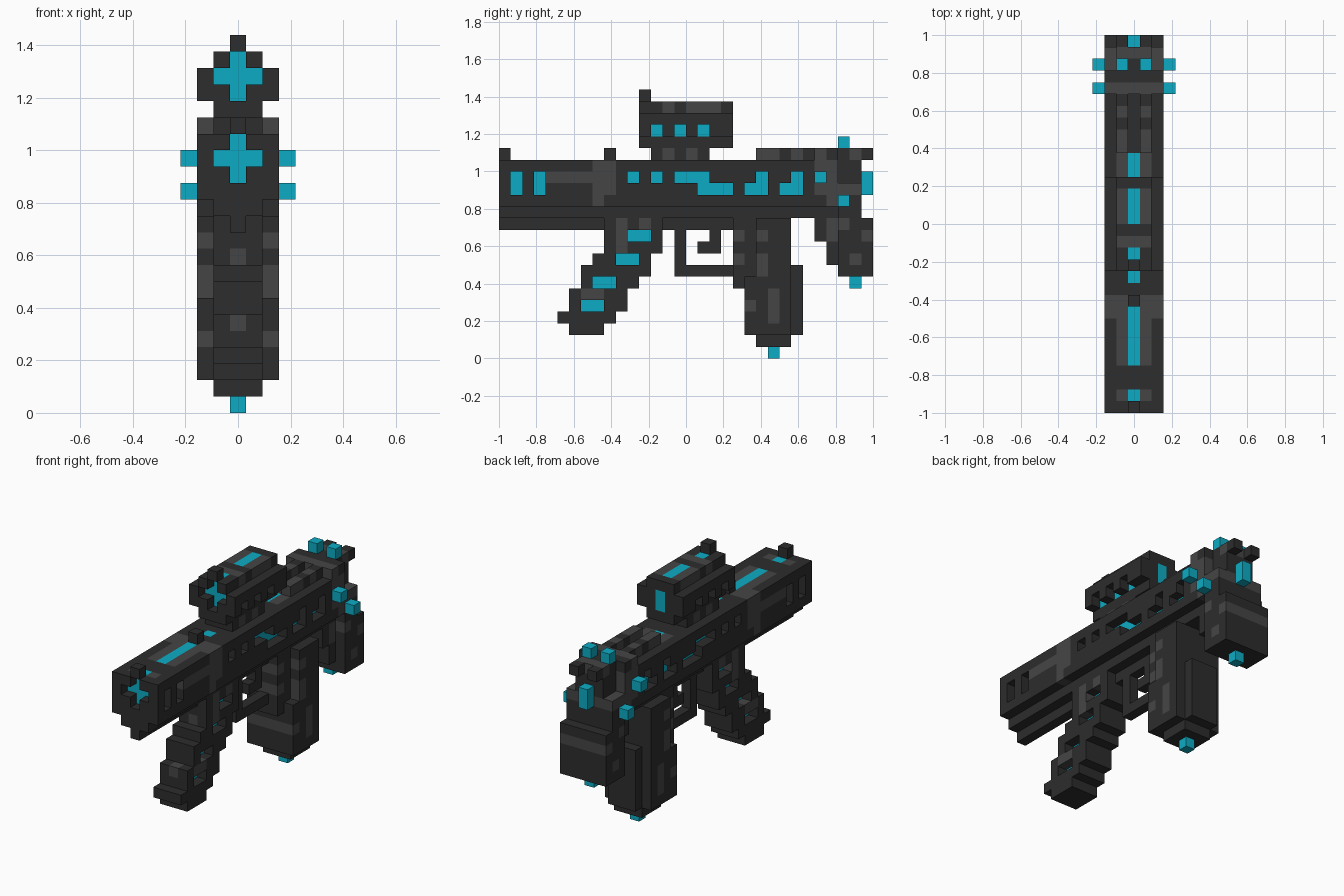
import bpy, bmesh
from mathutils import Vector

cube = bpy.data.objects.get("Cube")
if cube:
    bpy.data.objects.remove(cube, do_unlink=True)

U = 1 / 16  # block size


def material(name, rgb):
    m = bpy.data.materials.new(name)
    m.use_nodes = True
    m.diffuse_color = (*rgb, 1)
    bsdf = m.node_tree.nodes["Principled BSDF"]
    bsdf.inputs["Base Color"].default_value = (*rgb, 1)
    bsdf.inputs["Roughness"].default_value = 0.8
    return m


MATS = [material("charcoal", (0.026, 0.026, 0.026)),
        material("worn_grey", (0.060, 0.060, 0.060)),
        material("teal", (0.004, 0.41, 0.55))]
DARK, GREY, TEAL = 0, 1, 2


def block(x, y, z):
    """All cells in inclusive ranges; a single number is one layer."""
    r = [(v, v) if isinstance(v, int) else v for v in (x, y, z)]
    return [(i, j, k) for i in range(r[0][0], r[0][1] + 1)
            for j in range(r[1][0], r[1][1] + 1)
            for k in range(r[2][0], r[2][1] + 1)]


class Part:
    """A solid made of blocks, with the touching inner faces left out."""

    def __init__(self, name):
        self.name, self.cells = name, {}

    def add(self, x, y, z, mat=DARK):
        for c in block(x, y, z):
            self.cells[c] = mat

    def paint(self, x, y, z, mat=GREY):
        for c in block(x, y, z):
            if c in self.cells and self.cells[c] != TEAL:
                self.cells[c] = mat

    def cut(self, x, y, z):
        for c in block(x, y, z):
            self.cells.pop(c, None)

    def window(self, depth_x, y, z):
        """Opening on both sides with a teal core behind it."""
        for s in (-1, 1):
            self.cut(s * depth_x, y, z)
            self.add(s * (depth_x - 1), y, z, TEAL)

    def muzzle_cross(self, y, z):
        """Recessed cross opening in the front face."""
        for x, k in ((0, (z - 1, z + 1)), ((-1, 1), z)):
            self.cut(x, y, k)
            self.add(x, y + 1, k, TEAL)

    def build(self):
        bm = bmesh.new()
        verts = {}

        def vert(p):
            if p not in verts:
                verts[p] = bm.verts.new(((p[0] - .5) * U, -1 + p[1] * U, p[2] * U))
            return verts[p]

        for c, mat in self.cells.items():
            for a in range(3):
                b, d = (a + 1) % 3, (a + 2) % 3
                for s in (0, 1):
                    n = list(c)
                    n[a] += 2 * s - 1
                    if tuple(n) in self.cells:
                        continue
                    loop = []
                    for u, w in ((0, 0), (1, 0), (1, 1), (0, 1)):
                        p = list(c)
                        p[a] += s
                        p[b] += u
                        p[d] += w
                        loop.append(vert(tuple(p)))
                    f = bm.faces.new(loop if s else loop[::-1])
                    f.material_index = mat
        me = bpy.data.meshes.new(self.name)
        bm.to_mesh(me)
        bm.free()
        for m in MATS:
            me.materials.append(m)
        bpy.context.collection.objects.link(bpy.data.objects.new(self.name, me))


# Main body with a stepped underside
body = Part("body")
body.add((-2, 2), (0, 26), (13, 16))
body.add((-1, 1), (0, 26), 12)
body.add(0, (0, 24), 11)
body.paint((-2, 2), (8, 9), (14, 16))
body.paint((-2, 2), 8, 13)
body.paint((-2, 2), (4, 7), 15)
for s in (-1, 1):
    for y in ((4, 8), 1, (20, 24)):
        body.paint(s, y, 16)
for y, z in ((1, (14, 15)), (3, (14, 15)), (11, 15), (13, 15), ((15, 17), 15),
             ((17, 19), 14), (22, (14, 15)), (21, 14), (25, (14, 15)), (24, 14)):
    body.window(2, y, z)
body.muzzle_cross(0, 15)
for y in ((4, 8), 11, (20, 21)):
    body.add(0, y, 16, TEAL)
body.build()

# Sight posts and rear rails on the body
for name, y in (("front_sight", 0), ("middle_sight", 9)):
    post = Part(name)
    post.add(0, y, 17)
    post.build()
for side, s in (("left", 1), ("right", -1)):
    rail = Part(side + "_rail")
    rail.add(s, (22, 26), 17)
    rail.paint(s, (22, 23), 17)
    rail.paint(s, 25, 17)
    rail.build()

# Scope and its mount
mount = Part("scope_mount")
mount.add((-1, 1), (13, 17), 17)
mount.paint((-1, 1), 14, 17)
mount.paint((-1, 1), 16, 17)
mount.build()
scope = Part("scope")
scope.add((-1, 1), (12, 19), (18, 21))
scope.add((-2, 2), (12, 19), (19, 20))
scope.add(0, 12, 22)
scope.paint((-1, 1), (16, 18), 21)
scope.paint((-1, 1), 14, 21)
for y in (13, 15, 17):
    scope.window(2, y, 19)
scope.muzzle_cross(12, 20)
scope.add(0, (16, 18), 21, TEAL)
scope.add(0, 19, (19, 20), TEAL)
scope.build()

# Slanted front grip: layer -> first and last block along y
grip = Part("front_grip")
ROWS = {11: (9, 13), 10: (9, 13), 9: (9, 13), 8: (8, 12), 7: (7, 12), 6: (7, 11),
        5: (6, 10), 4: (6, 10), 3: (5, 9), 2: (6, 8)}
for z, y in ROWS.items():
    grip.add((-1, 1), y, z)
grip.paint((-1, 1), 10, (9, 11))
grip.paint((-1, 1), 12, 11)
grip.paint((-1, 1), (7, 8), 5)
grip.paint(0, 9, 9)
grip.paint(0, 6, 5)
for y, z in (((11, 12), 10), ((10, 11), 8), ((8, 9), 6), ((7, 8), 4)):
    grip.window(1, y, z)
grip.build()

# Trigger and guard
guard = Part("trigger_guard")
guard.add(0, 15, (7, 10))
guard.add(0, (15, 19), 7)
guard.build()
trigger = Part("trigger")
trigger.add(0, 18, (9, 10))
trigger.add(0, 17, 9)
trigger.build()

# Magazine
mag = Part("magazine")
mag.add((-1, 1), 20, (6, 11))
mag.add((-1, 1), (21, 24), (2, 11))
mag.add((-2, 2), (22, 24), (2, 11))
mag.add((-2, 2), 21, (2, 6))
mag.add((-1, 1), 25, (2, 7))
mag.add((-1, 1), (22, 24), 1)
for y, z in ((22, 10), (22, (7, 8)), (23, (3, 5)), (20, 10), (20, 8), (21, 4)):
    mag.paint((-2, 2), y, z)
mag.add(0, 23, 0, TEAL)
mag.build()

# Rear block with side recesses, prongs and teal studs
rear = Part("rear_block")
rear.add((-2, 2), (27, 30), (13, 16))
rear.add((-2, 2), (27, 28), 17)
rear.add((-1, 1), (29, 30), 17)
rear.paint((-2, 2), 27, (14, 17))
rear.paint((-2, 2), 28, (13, 16))
rear.paint((-2, 2), (29, 30), 14)
rear.paint((-1, 1), 30, 17)
for s in (-1, 1):
    rear.cut(2 * s, (29, 30), (15, 16))
    rear.add(s, 31, 17)
    rear.add(s, 29, 18, TEAL)
    rear.add(3 * s, 27, 15, TEAL)
    rear.add(3 * s, 29, 13, TEAL)
rear.add(0, 31, (14, 15), TEAL)
rear.build()

# Lower stock
stock = Part("stock")
stock.add((-2, 2), (29, 30), 12)
stock.add((-2, 2), (29, 31), (7, 11))
stock.add((-1, 1), (27, 28), (10, 12))
stock.add((-1, 1), 28, (8, 9))
for y, z in ((28, (10, 11)), (31, 10), (30, 8), (29, 11)):
    stock.paint((-2, 2), y, z)
stock.add(0, 30, 6, TEAL)
stock.build()
